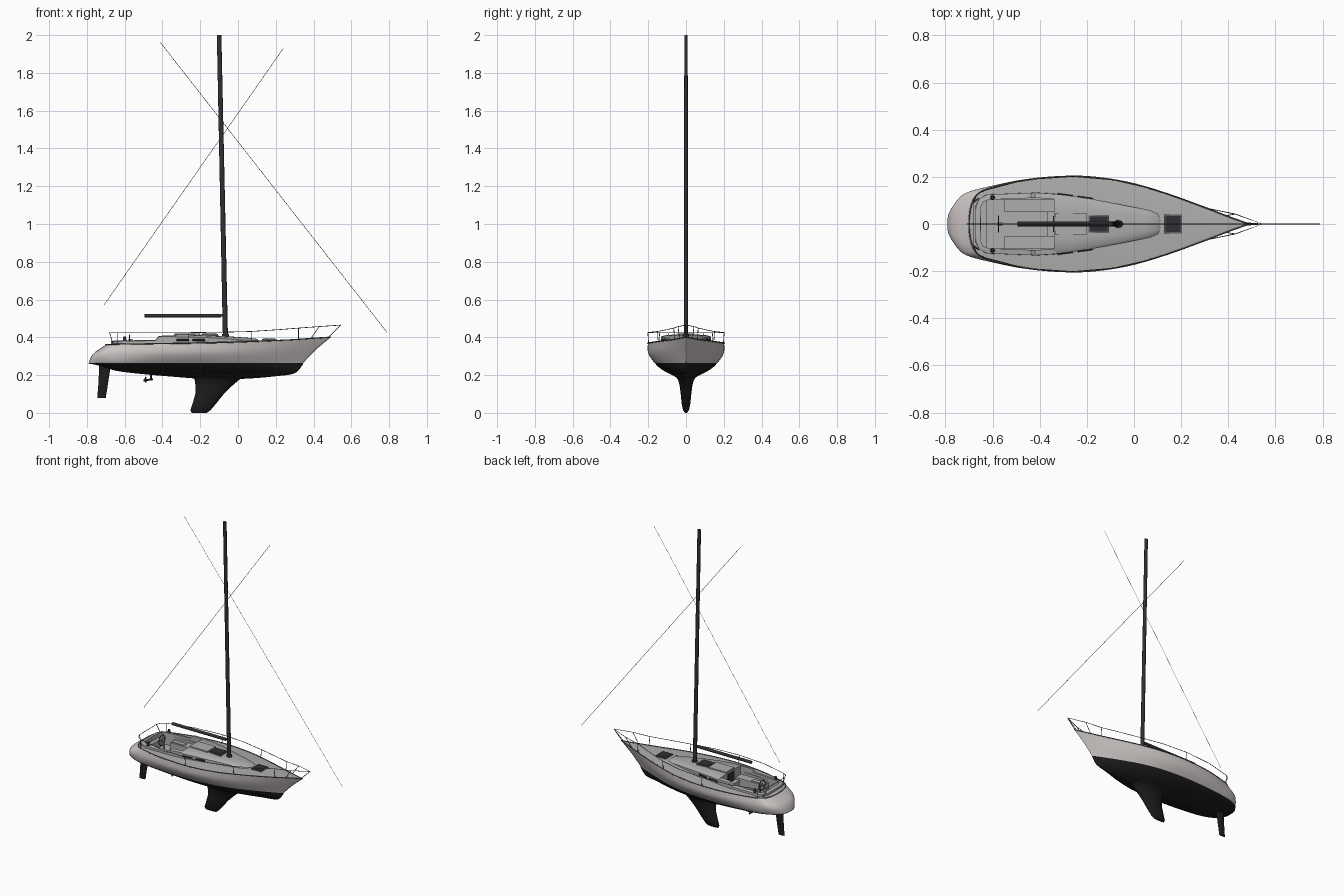
import bpy, bmesh, math
from mathutils import Vector as V

if "Cube" in bpy.data.objects:
    bpy.data.objects.remove(bpy.data.objects["Cube"])


def mat(name, r, g, b):
    m = bpy.data.materials.new(name)
    m.diffuse_color = (r, g, b, 1)
    m.use_nodes = True
    m.node_tree.nodes["Principled BSDF"].inputs["Base Color"].default_value = m.diffuse_color
    return m


WHITE = mat("topside_paint", .62, .58, .57)
BLACK = mat("bottom_paint", .012, .012, .012)
GREY = mat("deck_paint", .42, .42, .42)
DARK = mat("dark_fitting", .03, .03, .035)
STEEL = mat("rail_steel", .12, .12, .12)


def finish(name, bm, mats, mirror=False, angle=35):
    bmesh.ops.remove_doubles(bm, verts=bm.verts, dist=1e-5)
    bmesh.ops.recalc_face_normals(bm, faces=bm.faces)
    me = bpy.data.meshes.new(name)
    bm.to_mesh(me)
    bm.free()
    for m in mats:
        me.materials.append(m)
    for p in me.polygons:
        p.use_smooth = True
    me.set_sharp_from_angle(angle=math.radians(angle))
    ob = bpy.data.objects.new(name, me)
    bpy.context.collection.objects.link(ob)
    if mirror:
        mod = ob.modifiers.new("mirror", 'MIRROR')
        mod.use_axis = (False, True, False)
    return ob


def loft(name, rows, mats, closed=False, caps=False, mirror=False, mat_row=None, angle=35, edit=None):
    bm = bmesh.new()
    g = [[bm.verts.new(p) for p in r] for r in rows]
    n = len(rows[0])
    for i in range(len(g) - 1):
        for j in range(n if closed else n - 1):
            k = (j + 1) % n
            f = bm.faces.new((g[i][j], g[i][k], g[i + 1][k], g[i + 1][j]))
            if mat_row is not None and i >= mat_row:
                f.material_index = 1
    if caps:
        bm.faces.new(g[0])
        bm.faces.new(g[-1])
    if edit:
        bmesh.ops.remove_doubles(bm, verts=bm.verts, dist=1e-5)
        edit(bm)
    return finish(name, bm, mats, mirror, angle)


def box(name, x0, x1, y0, y1, z0, z1, m, mirror=False):
    q = [(x0, y0), (x1, y0), (x1, y1), (x0, y1)]
    return loft(name, [[(x, y, z) for x, y in q] for z in (z0, z1)], [m], True, True, mirror)


def foil(name, secs, m, n=24):
    # stacked elliptical sections: z, leading x, trailing x, half thickness
    rows = [[((a + b) / 2 + (a - b) / 2 * math.cos(t * math.tau / n), h * math.sin(t * math.tau / n), z)
             for t in range(n)] for z, a, b, h in secs]
    return loft(name, rows, [m], True, True)


def tube(name, pts, r, m, cyclic=False, res=2):
    cu = bpy.data.curves.new(name, 'CURVE')
    cu.dimensions = '3D'
    cu.bevel_depth, cu.bevel_resolution, cu.use_fill_caps = r, res, True
    s = cu.splines.new('POLY')
    s.points.add(len(pts) - 1)
    for p, c in zip(s.points, pts):
        p.co = (*c, 1)
    s.use_cyclic_u = cyclic
    s.use_smooth = True
    cu.materials.append(m)
    ob = bpy.data.objects.new(name, cu)
    bpy.context.collection.objects.link(ob)
    return ob


def smooth(pts, n, round_start=False):
    # Catmull-Rom interpolation through pts
    p = [V(q) for q in pts]
    first = V((p[1].x, -p[1].y, p[1].z)) if round_start else 2 * p[0] - p[1]
    p = [first] + p + [2 * p[-1] - p[-2]]
    out = []
    for i in range(1, len(p) - 2):
        a, b, c, d = p[i - 1:i + 3]
        for k in range(n):
            t = k / n
            out.append(.5 * (2 * b + (c - a) * t + (2 * a - 5 * b + 4 * c - d) * t * t
                             + (3 * b - a - 3 * c + d) * t ** 3))
    return out + [p[-2]]


# hull: waterlines from deck edge to keel line
dx = [-.70, -.695, -.68, -.655, -.60, -.47, -.33, -.19, -.03, .12, .28, .41, .49]
dy = [0, .06, .105, .133, .155, .185, .2, .2, .177, .135, .078, .028, 0]
dz = [.36, .36, .361, .362, .363, .365, .367, .369, .373, .379, .386, .395, .40]
wx = [-.79, -.785, -.76, -.72, -.64, -.5, -.36, -.22, -.08, .06, .2, .30, .345]
wy = [0, .045, .085, .115, .14, .157, .165, .164, .15, .116, .064, .022, 0]
zk = [.262, .26, .256, .246, .222, .205, .193, .182, .178, .182, .194, .21, .258]
N = range(13)
WL = .264
edge = [(dx[i], dy[i], dz[i]) for i in N]
levels = [edge,
          [(.55 * wx[i] + .45 * dx[i] - (.018 if i < 4 else 0), (.35 * wy[i] + .65 * dy[i]) * 1.055,
            .5 * dz[i] + .5 * WL) for i in N],
          [(wx[i], wy[i], WL) for i in N]]
for fy, fz in ((.78, .42), (.42, .78), (0, 1)):
    levels.append([(wx[i], wy[i] * fy, WL + (zk[i] - WL) * fz) for i in N])
lines = [smooth(l, 5, True) for l in levels]
cols = [smooth(c, 4) for c in zip(*lines)]
rows = [[V((p.x, max(p.y, 0), p.z)) for p in r] for r in zip(*cols)]
for r in rows:
    r[0].y = r[-1].y = 0
loft("hull", rows, [WHITE, BLACK], mirror=True, mat_row=8, angle=50)

# deck with camber and cockpit opening
deck_edge = rows[0]


def open_cockpit(bm):
    for co, no in (((-.65, 0, 0), (1, 0, 0)), ((-.34, 0, 0), (1, 0, 0)), ((0, .105, 0), (0, 1, 0))):
        bmesh.ops.bisect_plane(bm, geom=bm.verts[:] + bm.edges[:] + bm.faces[:], plane_co=co, plane_no=no)
    hole = [f for f in bm.faces if -.65 < f.calc_center_median().x < -.34 and f.calc_center_median().y < .105]
    bmesh.ops.delete(bm, geom=hole, context='FACES')


loft("deck", [[(p.x, p.y * (1 - j / 4), p.z + .04 * p.y * (1 - (1 - j / 4) ** 2)) for p in deck_edge]
              for j in range(5)], [GREY], mirror=True, edit=open_cockpit)
loop = [(p.x, p.y, p.z + .001) for p in deck_edge]
tube("toe_rail", loop + [(x, -y, z) for x, y, z in loop[-2:0:-1]], .003, STEEL, True)

# keel, rudder, propeller
foil("keel", [(.208, .09, -.27, .085), (.188, .025, -.236, .052), (.17, 0, -.228, .04), (.14, -.035, -.225, .033),
              (.1, -.075, -.226, .028), (.05, -.115, -.24, .023), (.015, -.145, -.252, .016), (0, -.165, -.245, .006)], BLACK)
foil("rudder", [(.262, -.672, -.735, .010), (.17, -.686, -.738, .009), (.08, -.70, -.745, .006)], BLACK)
tube("propeller_strut", [(-.46, 0, .205), (-.462, 0, .175)], .005, BLACK)
tube("propeller_shaft", [(-.50, 0, .172), (-.45, 0, .178)], .005, BLACK)
for s in range(3):
    a = s * math.tau / 3
    tube("propeller_blade", [(-.492, 0, .173), (-.488, .018 * math.sin(a), .173 + .018 * math.cos(a))], .004, BLACK)

# coachroof
secs = [(-.34, .128, .415), (-.28, .121, .416), (-.18, .106, .413), (-.06, .083, .406), (.05, .061, .398),
        (.10, .05, .392), (.115, .046, .38)]
loft("coachroof", [[(x, 0, .295), (x, w, .295), (x, w, z - .014), (x, w - .012, z - .005), (x, w * .5, z - .001),
                    (x, 0, z)] for x, w, z in secs], [GREY], True, True, mirror=True)

# cockpit: coaming, floor, seats
path = [(-.33, .116, .41), (-.42, .122, .408), (-.436, .121, .387), (-.62, .114, .383), (-.648, .1, .383),
        (-.66, .075, .383), (-.662, 0, .383)]
norm = [(0, 1), (0, 1), (0, 1), (-.2, 1), (-.7, .7), (-1, .2), (-1, 0)]
co = []
for (x, y, z), (a, b) in zip(path, norm):
    a, b = a * .011, b * .011
    co.append([(x - a, y - b, .295), (x - a, y - b, z), (x + a, y + b, z - .004), (x + a * 1.3, y + b * 1.3, .295)])
loft("cockpit_coaming", co, [GREY], True, mirror=True)
box("cockpit_floor", -.66, -.33, -.115, .115, .29, .3, GREY)
box("cockpit_seat", -.55, -.335, .05, .118, .298, .352, GREY, True)
box("seat_locker_lid", -.545, -.45, .06, .09, .352, .356, GREY, True)
box("helm_seat", -.66, -.625, -.1, .1, .298, .352, GREY)
box("companionway_step", -.37, -.33, -.05, .05, .298, .34, GREY)
box("companionway_door", -.343, -.338, -.035, .035, .34, .405, DARK)
box("companionway_slide", -.335, -.2, -.045, .045, .405, .421, GREY)

# steering wheel and pedestal
ring = [(-.575, .034 * math.cos(t * math.tau / 24), .38 + .034 * math.sin(t * math.tau / 24)) for t in range(24)]
tube("steering_wheel", ring, .0025, DARK, True)
for t in (0, 4, 8):
    tube("wheel_spoke", [ring[t], ring[t + 12]], .0012, DARK)
tube("wheel_pedestal", [(-.56, 0, .298), (-.56, 0, .385), (-.58, 0, .385)], .006, GREY)

# hatches
for n, x, w, h, z in (("deck_hatch", .165, .038, .04, .388), ("roof_hatch", -.15, .043, .037, .415)):
    box(n + "_frame", x - w, x + w, -h, h, z - .012, z + .003, STEEL)
    box(n + "_glass", x - w + .006, x + w - .006, -h + .006, h - .006, z, z + .005, DARK)

# cabin windows and winches
for x0, x1 in ((-.325, -.26), (-.24, -.175)):
    y = [.128 - (x + .34) * .137 for x in (x0, x1)]
    loft("cabin_window", [[(x, yy - .005, z), (x, yy + .002, z)] for z in (.379, .393)
                          for x, yy in ((x0, y[0]), (x1, y[1]))][:2]
         + [[(x, yy - .005, .393), (x, yy + .002, .393)] for x, yy in ((x1, y[1]), (x0, y[0]))],
         [DARK], mirror=True).data.update()
    for s in (1, -1):
        tube("window_frame", [(x0, s * y[0], .386), (x1, s * y[1], .386)], .005, DARK)
for s in (1, -1):
    foil("winch", [(.38, 0, 0, 0.001), (.381, .01, -.01, .01), (.404, .007, -.007, .007)], DARK, 16).location = (-.6, s * .112, 0)

# mast, boom
foil("mast", [(.39, -.053, -.08, .011), (2, -.088, -.112, .009)], DARK)
foil("mast_collar", [(.39, -.045, -.088, .018), (.418, -.049, -.084, .015)], DARK)
tube("boom", [(-.495, 0, .515), (-.09, 0, .515)], .01, DARK, res=3)
tube("gooseneck", [(-.1, 0, .515), (-.068, 0, .518)], .006, DARK)

# rigging lines
tube("fore_line", [(.79, 0, .425), (-.41, 0, 1.96)], .0012, STEEL, res=0)
tube("aft_line", [(-.71, 0, .57), (.24, 0, 1.93)], .0012, STEEL, res=0)


# guard rails
def edge_at(x):
    for i in range(len(dx) - 1):
        if dx[i] <= x <= dx[i + 1]:
            t = (x - dx[i]) / (dx[i + 1] - dx[i])
            return V(edge[i]).lerp(V(edge[i + 1]), t)


posts = [(-.64, .425), (-.46, .424), (-.26, .425), (-.09, .427), (.07, .431), (.22, .441), (.32, .449)]
half = [(-.68, 0, .425), (-.68, .09, .425), (-.668, .122, .425)]
half += [(x, edge_at(x).y + .002, z) for x, z in posts] + [(.43, .042, .457)]
tube("guard_rail", half + [(.545, 0, .465)] + [(x, -y, z) for x, y, z in half[:0:-1]], .0018, STEEL, True)
for s in (1, -1):
    for x, z in posts[::2]:
        e = edge_at(x)
        tube("stanchion", [(x, s * (e.y - .002), e.z), (x, s * (e.y + .002), z)], .0018, STEEL)
    tube("pushpit_leg", [(-.68, s * .09, .425), (-.66, s * .11, .36)], .0018, STEEL)
    tube("pulpit_leg", [(.43, s * .042, .457), (.385, s * .035, .393)], .0018, STEEL)
    tube("pulpit_front_leg", [(.545, 0, .465), (.475, s * .005, .398)], .0018, STEEL)
